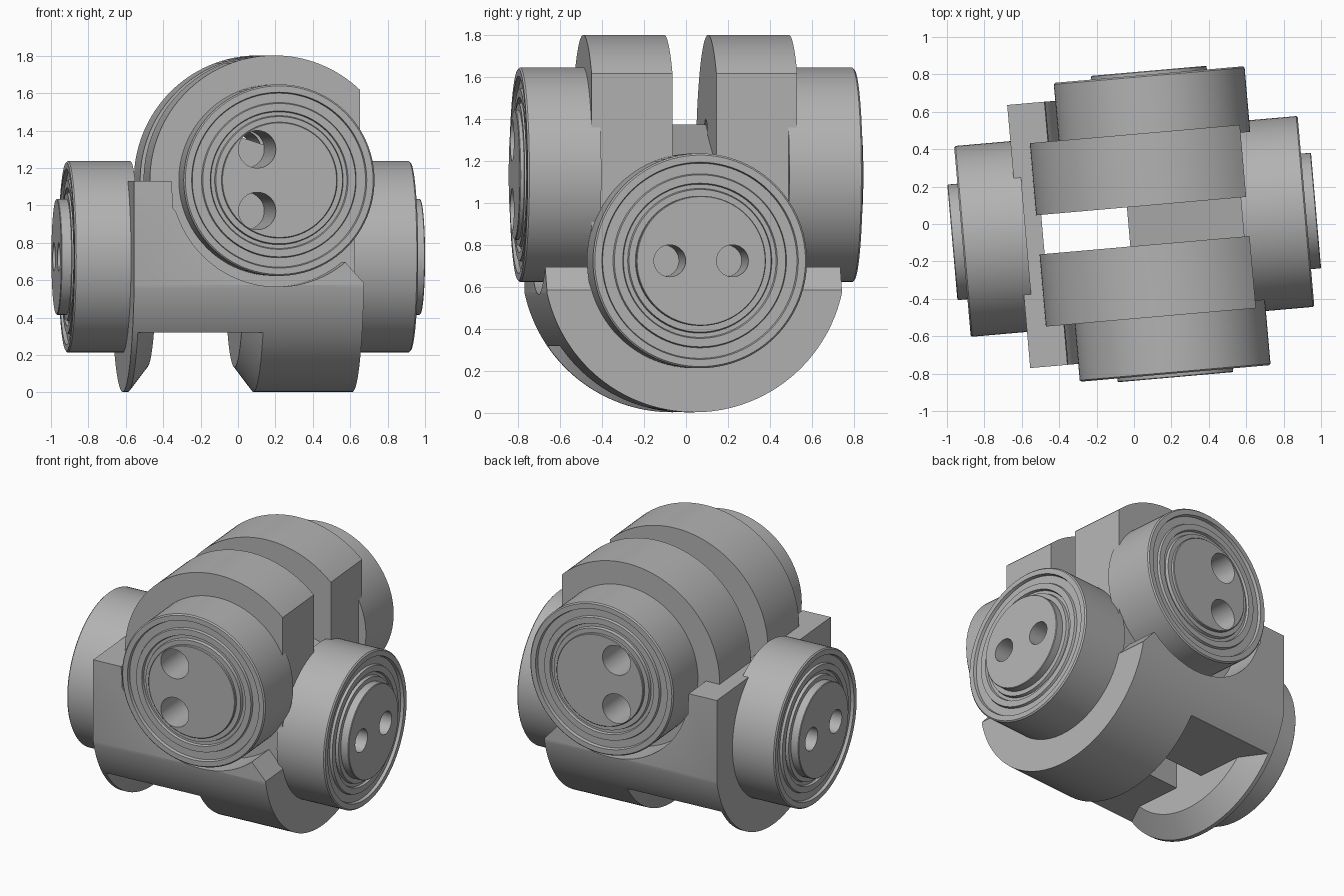
import bpy, bmesh, math
from mathutils import Matrix, Vector

old = bpy.data.objects.get("Cube")
if old:
    bpy.data.objects.remove(old, do_unlink=True)

grey = bpy.data.materials.new("machined_grey")
grey.use_nodes = True
colour = (0.45, 0.45, 0.45, 1)
grey.diffuse_color = colour
grey.node_tree.nodes["Principled BSDF"].inputs["Base Color"].default_value = colour

SEG = 96
MID = -0.013                         # centre line of the joint in y
UPPER = Vector((0.15, MID, 1.135))   # axis of the upper yoke, along y
LOWER = Vector((0, MID, 0.725))      # axis of the lower yoke, along x
AXES = {
    "front": Matrix.Rotation(math.radians(90), 4, 'X'),
    "back": Matrix.Rotation(math.radians(-90), 4, 'X'),
    "left": Matrix.Rotation(math.radians(90), 4, 'Y'),
    "right": Matrix.Rotation(math.radians(-90), 4, 'Y'),
}


def finish(name, bm):
    bmesh.ops.recalc_face_normals(bm, faces=bm.faces)
    mesh = bpy.data.meshes.new(name)
    bm.to_mesh(mesh)
    bm.free()
    mesh.materials.append(grey)
    ob = bpy.data.objects.new(name, mesh)
    bpy.context.collection.objects.link(ob)
    return ob


def lathe(name, profile, centre, facing, closed=False):
    """Spin (radius, height) points about an axis through centre."""
    bm = bmesh.new()
    verts = [bm.verts.new((r, 0, h)) for r, h in profile]
    pairs = list(zip(verts, verts[1:]))
    if closed:
        pairs.append((verts[-1], verts[0]))
    edges = [bm.edges.new(p) for p in pairs]
    bmesh.ops.spin(bm, geom=verts + edges, cent=(0, 0, 0), axis=(0, 0, 1),
                   angle=math.tau, steps=SEG)
    bmesh.ops.remove_doubles(bm, verts=bm.verts, dist=1e-4)
    bm.transform(Matrix.Translation(centre) @ AXES[facing])
    return finish(name, bm)


def prism(name, points, start, end, along):
    """Extrude a side profile along x or y."""
    bm = bmesh.new()
    if along == 'y':
        place = lambda p, d: (p[0], d, p[1])
    else:
        place = lambda p, d: (d, p[0], p[1])
    face = bm.faces.new([bm.verts.new(place(p, start)) for p in points])
    ext = bmesh.ops.extrude_face_region(bm, geom=[face])
    new = [v for v in ext["geom"] if isinstance(v, bmesh.types.BMVert)]
    shift = Vector(place((0, 0), end - start))
    bmesh.ops.translate(bm, verts=new, vec=shift)
    return finish(name, bm)


def box(name, x0, x1, y0, y1, z0, z1):
    return prism(name, [(x0, z0), (x1, z0), (x1, z1), (x0, z1)], y0, y1, 'y')


def rod(name, radius, centre, facing, start, end):
    return lathe(name, [(0, start), (radius, start), (radius, end), (0, end)],
                 centre, facing)


def boolean(ob, tool, operation='DIFFERENCE'):
    mod = ob.modifiers.new("cut", 'BOOLEAN')
    mod.operation = operation
    mod.solver = 'EXACT'
    mod.object = tool
    bpy.context.view_layer.objects.active = ob
    bpy.ops.object.modifier_apply(modifier=mod.name)


def arc(centre, radius, a0, a1, steps=SEG):
    return [(centre[0] + radius * math.cos(a0 + (a1 - a0) * i / steps),
             centre[1] + radius * math.sin(a0 + (a1 - a0) * i / steps))
            for i in range(steps + 1)]


# Lower yoke: rounded underside crossed with a stepped side profile
HALF = 0.706
swing = math.acos(HALF / 0.722)
section = arc((MID, 0.725), 0.722, math.pi + swing, math.tau - swing)
section += [(MID + HALF, 1.3), (MID - HALF, 1.3)]
body = prism("lower_yoke", section, -0.62, 0.613, 'x')
side = prism("side_cutter", [(-0.8, -0.1), (0.8, -0.1), (0.8, 0.585), (0.613, 0.585),
                             (0.51, 0.7), (-0.2, 0.7), (-0.415, 0.99),
                             (-0.415, 1.13), (-0.8, 1.13)], -1, 1, 'y')
boolean(body, side, 'INTERSECT')
cutters = [side]

# Underside pocket with flared lips, and the slot up through the middle
flare = lathe("flare_cutter", [(0.59, -0.49), (0.76, -0.62), (0.76, 0.11), (0.59, -0.02)],
              LOWER, "left", closed=True)
under = box("under_cutter", -0.8, 0.8, -1, 1, -0.2, 0.32)
boolean(flare, under, 'INTERSECT')
pocket = box("pocket_cutter", -0.49, -0.02, -1, 1, -0.2, 0.32)
slot = box("slot_cutter", -0.49, -0.03, MID - 0.105, MID + 0.108, 0.2, 1.5)
cutters += [flare, under, pocket, slot]

# Round clearances for the upper end caps
clear = [rod("clearance_cutter", 0.57, UPPER, f, 0.48, 1.0) for f in ("front", "back")]
cutters += clear
for tool in [pocket, flare, slot] + clear:
    boolean(body, tool)

# Upper fork plates, flattened on the left side
flat = math.acos(0.46 / 0.667)
plate_shape = arc((UPPER.x, UPPER.z), 0.667, flat, math.tau - flat)
plates = [prism(n + "_fork_plate", plate_shape, MID + s * 0.105, MID + s * 0.492, 'y')
          for n, s in (("front", -1), ("back", 1))]

# Sloping web between the fork plates
prism("fork_web", [(-0.03, 0.5), (0.605, 0.5), (0.605, 1.17), (-0.03, 1.375)],
      MID - 0.11, MID + 0.11, 'y')


# End caps with ringed faces and a raised hub
def cap(name, centre, facing, base, face, hub):
    low = face - 0.02
    return lathe(name, [(0, base), (0.512, base), (0.512, face - 0.008), (0.504, face),
                        (0.47, face), (0.465, low), (0.415, low), (0.41, face - 0.004),
                        (0.37, face - 0.004), (0.365, low), (0.345, low), (0.34, face),
                        (0.31, face), (0.31, hub - 0.004), (0.306, hub), (0, hub)],
                 centre, facing)


caps_y = [cap(f + "_cap", UPPER, f, 0.45, 0.802, 0.822) for f in ("front", "back")]
caps_x = [cap(f + "_cap", LOWER, f, 0.58, 0.922, 0.976) for f in ("left", "right")]

# Paired pin holes
for s in (-1, 1):
    hole = rod("hole_cutter", 0.1, (0.03, 0, UPPER.z + s * 0.165), "front", -1.2, 1.2)
    for ob in caps_y + plates:
        boolean(ob, hole)
    cross = rod("hole_cutter", 0.076, (0, MID + s * 0.15, LOWER.z), "left", -1.2, 1.2)
    for ob in caps_x + [body]:
        boolean(ob, cross)
    cutters += [hole, cross]

for ob in cutters:
    bpy.data.objects.remove(ob, do_unlink=True)

# Turn the whole joint slightly and smooth the round faces
turn = Matrix.Rotation(math.radians(5), 4, 'Z')
for ob in [body] + plates + caps_y + caps_x + [bpy.data.objects["fork_web"]]:
    ob.data.transform(turn)
    bpy.ops.object.select_all(action='DESELECT')
    ob.select_set(True)
    bpy.context.view_layer.objects.active = ob
    bpy.ops.object.shade_smooth_by_angle(angle=math.radians(30))
